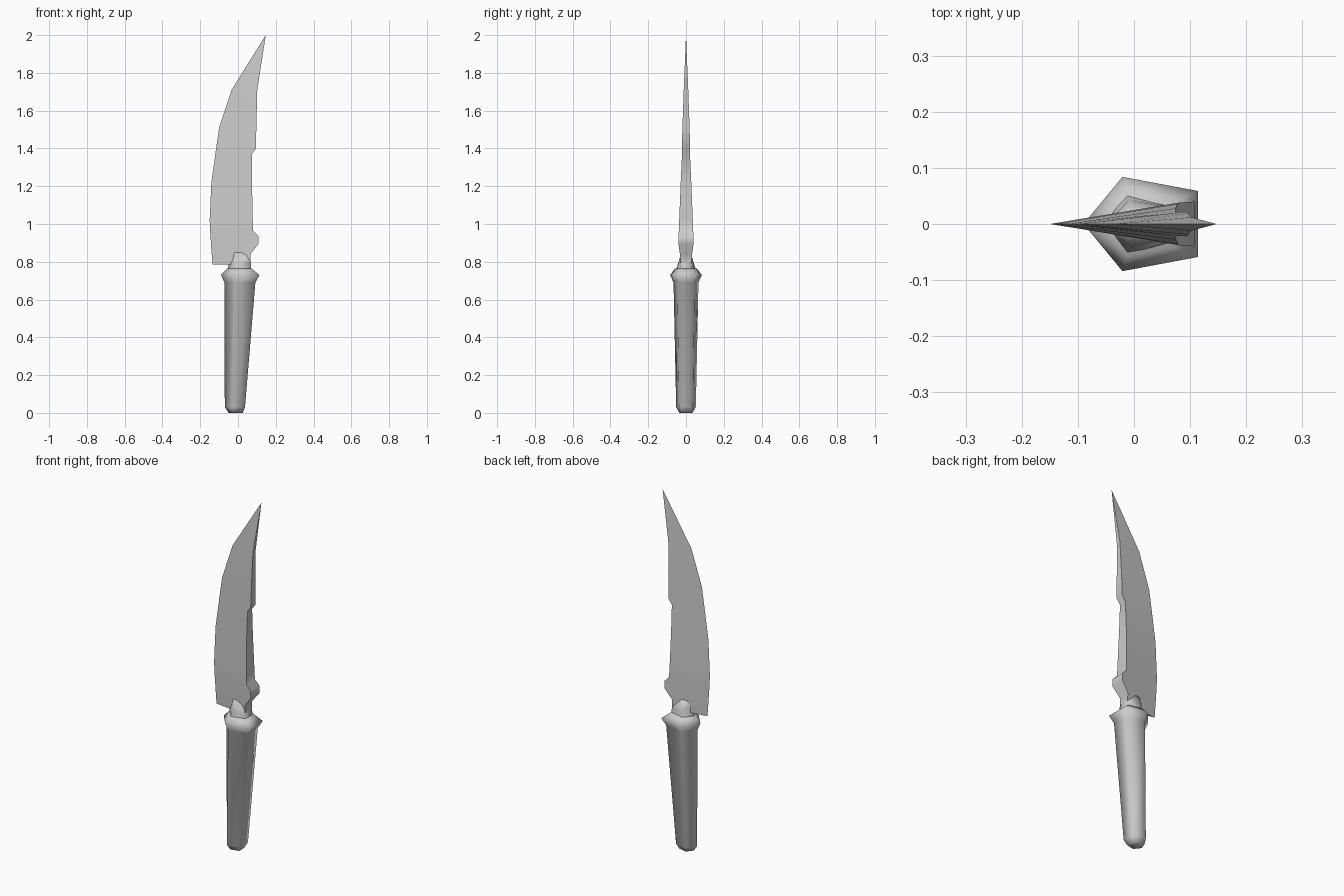
import bpy, bmesh
from math import radians

cube = bpy.data.objects.get("Cube")
if cube:
    bpy.data.objects.remove(cube)

grey = bpy.data.materials.new("plain_grey")
grey.use_nodes = True
colour = (0.6, 0.6, 0.6, 1)
grey.diffuse_color = colour
grey.node_tree.nodes["Principled BSDF"].inputs["Base Color"].default_value = colour


def loft(name, sections, angle):
    """Skin a stack of equal-sided cross-sections and cap both ends."""
    bm = bmesh.new()
    rings = [[bm.verts.new(p) for p in s] for s in sections]
    n = len(rings[0])
    for low, high in zip(rings, rings[1:]):
        for i in range(n):
            j = (i + 1) % n
            bm.faces.new((low[i], low[j], high[j], high[i]))
    bm.faces.new(rings[0][::-1])
    bm.faces.new(rings[-1])
    bmesh.ops.remove_doubles(bm, verts=bm.verts, dist=0.0005)
    bmesh.ops.recalc_face_normals(bm, faces=bm.faces)
    mesh = bpy.data.meshes.new(name)
    bm.to_mesh(mesh)
    bm.free()
    mesh.materials.append(grey)
    obj = bpy.data.objects.new(name, mesh)
    bpy.context.collection.objects.link(obj)
    bpy.ops.object.select_all(action="DESELECT")
    obj.select_set(True)
    bpy.context.view_layer.objects.active = obj
    bpy.ops.object.shade_smooth_by_angle(angle=radians(angle))
    return obj


def pentagon(z, left, right, half, flat=0.7):
    """Ridge on the cutting side, flat face on the spine side."""
    wide = left + 0.34 * (right - left)
    return [(left, 0, z), (wide, -half, z), (right, -half * flat, z),
            (right, half * flat, z), (wide, half, z)]


def wedge(z, edge, spine, half):
    """Sharp cutting edge widening to a flat spine."""
    return [(edge, 0, z), (spine, -half, z), (spine, half, z)]


# Handle: tapered grip with a bevelled butt and flared collar
loft("handle", [pentagon(*s) for s in (
    (0.0, -0.05, 0.025, 0.035),
    (0.03, -0.07, 0.037, 0.052),
    (0.69, -0.072, 0.092, 0.066),
    (0.73, -0.09, 0.114, 0.084),
    (0.765, -0.055, 0.072, 0.058),
)], 82)

# Neck: joins the collar to the blade
loft("neck", [pentagon(*s) for s in (
    (0.75, -0.055, 0.07, 0.055, 0.6),
    (0.79, -0.05, 0.068, 0.042, 0.7),
    (0.85, -0.05, 0.064, 0.024, 1.0),
)], 82)

# Blade: curved edge, thumb bump and stepped spine
loft("blade", [wedge(*s) for s in (
    (0.785, -0.135, 0.068, 0.028),
    (0.84, -0.139, 0.066, 0.032),
    (0.895, -0.143, 0.108, 0.04),
    (0.935, -0.146, 0.108, 0.04),
    (0.965, -0.148, 0.08, 0.038),
    (1.02, -0.15, 0.078, 0.036),
    (1.22, -0.141, 0.074, 0.028),
    (1.37, -0.12, 0.074, 0.021),
    (1.4, -0.116, 0.095, 0.022),
    (1.51, -0.1, 0.097, 0.019),
    (1.71, -0.034, 0.102, 0.012),
    (2.0, 0.147, 0.147, 0.0),
)], 45)
